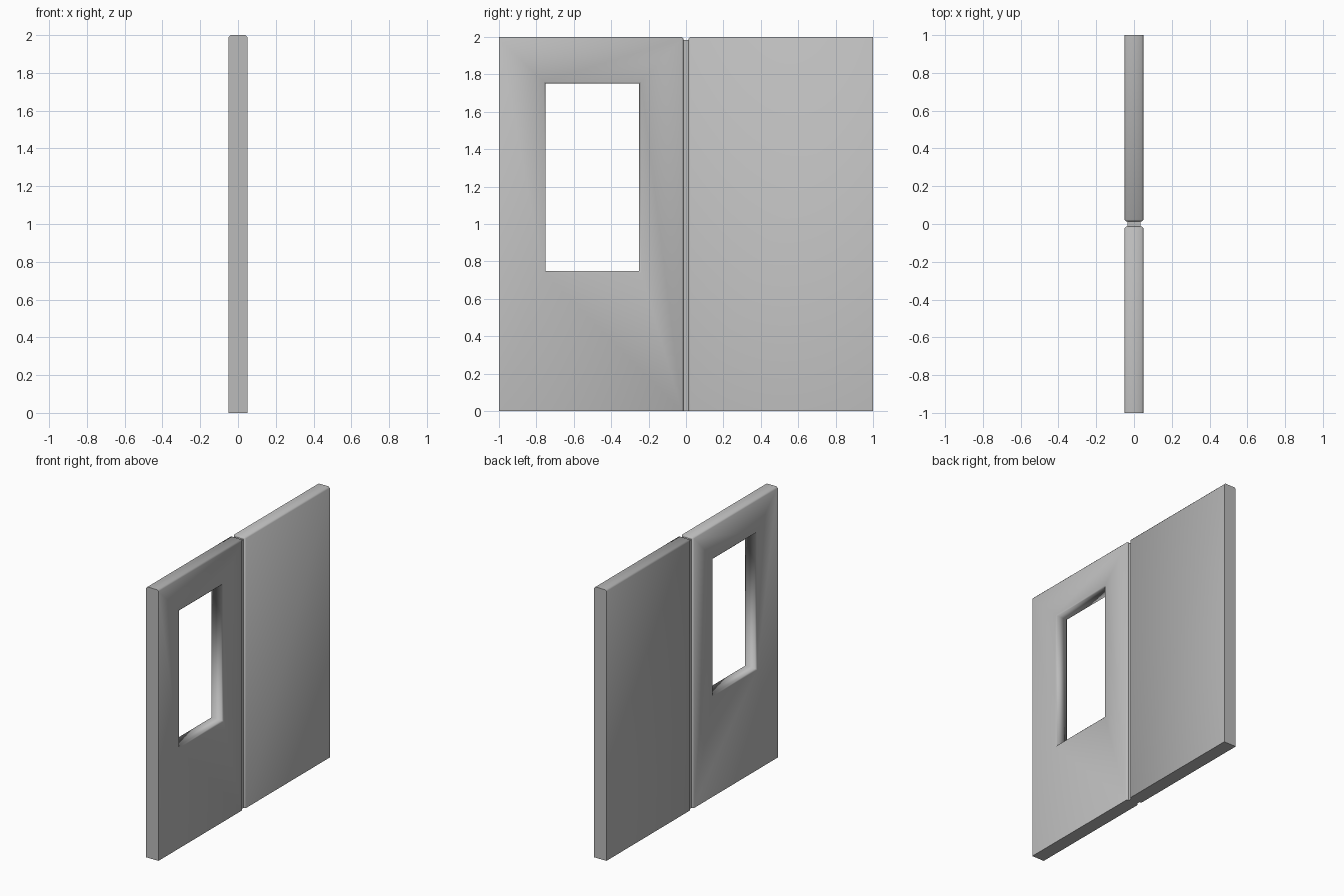
import bpy, bmesh

if "Cube" in bpy.data.objects:
    bpy.data.objects.remove(bpy.data.objects["Cube"])

HALF, HEIGHT, GAP, BEVEL = 0.05, 2.0, 0.013, 0.01

grey = bpy.data.materials.new("mid_grey")
grey.diffuse_color = (0.5, 0.5, 0.5, 1)
grey.use_nodes = True
grey.node_tree.nodes["Principled BSDF"].inputs["Base Color"].default_value = grey.diffuse_color


def finish(bm, name):
    bmesh.ops.recalc_face_normals(bm, faces=bm.faces)
    me = bpy.data.meshes.new(name)
    bm.to_mesh(me)
    bm.free()
    me.materials.append(grey)
    ob = bpy.data.objects.new(name, me)
    bpy.context.collection.objects.link(ob)
    return ob


def door_panel(name, side, window=None):
    """Slab from y = side*GAP to y = side, with an optional opening (y0, y1, z0, z1)."""
    bm = bmesh.new()
    y0, y1 = sorted((side * GAP, side))

    def loop(a, b, c, d):
        return [[bm.verts.new((x, y, z)) for y, z in ((a, c), (b, c), (b, d), (a, d))]
                for x in (-HALF, HALF)]

    outer = loop(y0, y1, 0, HEIGHT)
    inner = loop(*window) if window else None
    for i in range(4):
        j = (i + 1) % 4
        bm.faces.new((outer[0][i], outer[0][j], outer[1][j], outer[1][i]))
        if inner:
            bm.faces.new((inner[0][i], inner[0][j], inner[1][j], inner[1][i]))
            for o, n in zip(outer, inner):
                bm.faces.new((o[i], o[j], n[j], n[i]))
    if not inner:
        for o in outer:
            bm.faces.new(o)
    bmesh.ops.recalc_face_normals(bm, faces=bm.faces)

    # chamfer the top edges, the edges facing the joint and the window rim
    def on(e, axis, value):
        return all(abs(v.co[axis] - value) < 1e-4 for v in e.verts)

    rims = [{o[i], o[(i + 1) % 4]} for o in (inner or []) for i in range(4)]
    soft = [e for e in bm.edges if on(e, 2, HEIGHT) and not on(e, 1, side)
            or on(e, 1, side * GAP) and not on(e, 2, 0)
            or set(e.verts) in rims]
    bmesh.ops.bevel(bm, geom=soft, offset=BEVEL, segments=1, profile=0.5,
                    affect='EDGES', clamp_overlap=True)

    # soft shading, crisp floor and outer side
    for f in bm.faces:
        f.smooth = True
    for e in bm.edges:
        if on(e, 2, 0) or on(e, 1, side):
            e.smooth = False
    return finish(bm, name)


door_panel("window_panel", -1, (-0.75, -0.25, 0.75, 1.75))
door_panel("plain_panel", 1)

# recessed strip in the joint between the panels
bm = bmesh.new()
bmesh.ops.create_cube(bm, size=1)
for v in bm.verts:
    v.co = (v.co.x * 0.07, v.co.y * 2 * GAP, (v.co.z + 0.5) * 1.985)
finish(bm, "joint_strip")
